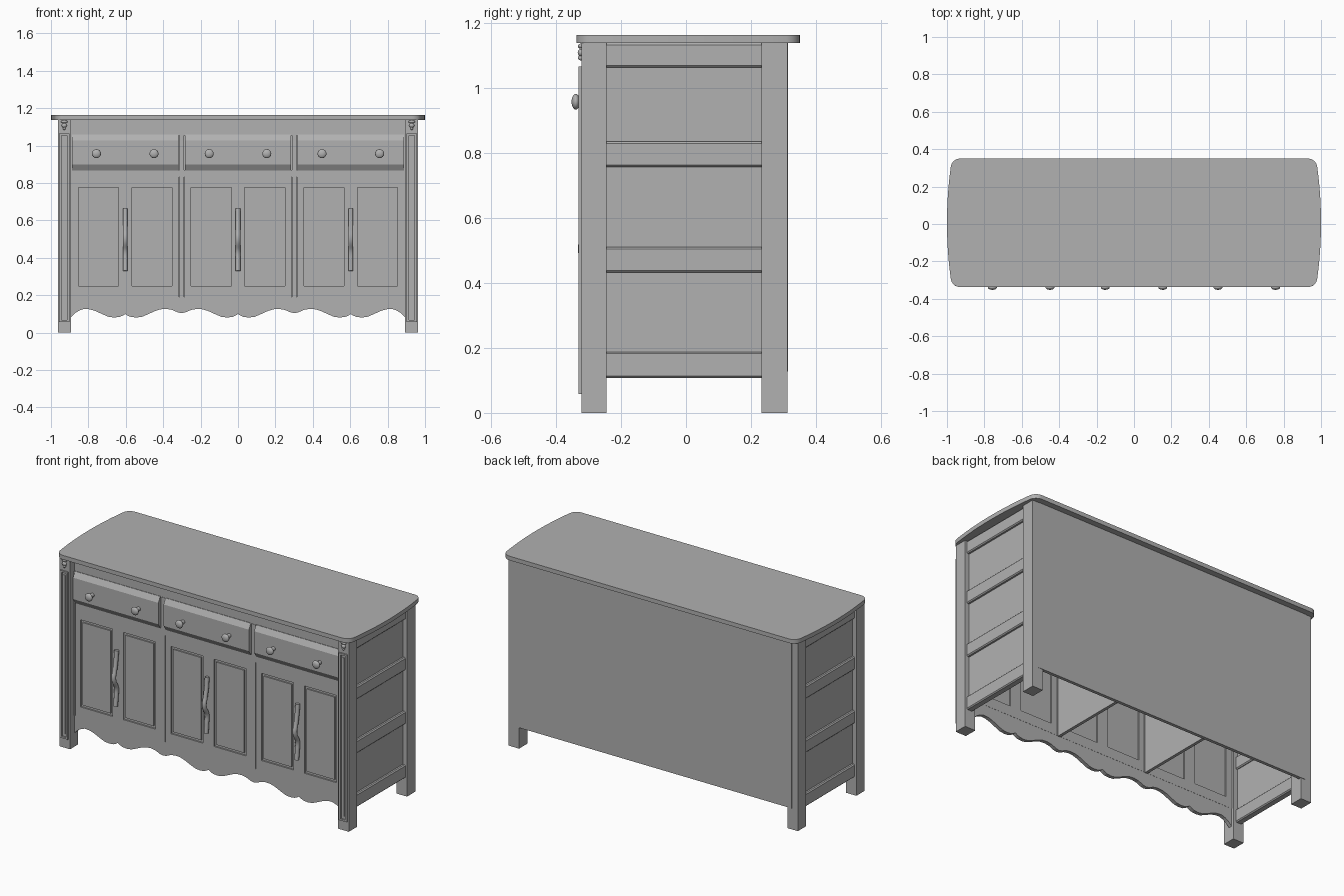
import bpy, bmesh, math
from mathutils import Matrix, Vector

if "Cube" in bpy.data.objects:
    bpy.data.objects.remove(bpy.data.objects["Cube"])

# Dark grey finish shared by every part
MAT = bpy.data.materials.new("dark_grey")
MAT.diffuse_color = (0.44, 0.44, 0.44, 1)
MAT.use_nodes = True
MAT.node_tree.nodes["Principled BSDF"].inputs["Base Color"].default_value = MAT.diffuse_color


def smooth_by_angle(ob, deg):
    bpy.ops.object.select_all(action='DESELECT')
    ob.select_set(True)
    bpy.context.view_layer.objects.active = ob
    bpy.ops.object.shade_smooth_by_angle(angle=math.radians(deg))


def finish(bm, name, smooth=False):
    bmesh.ops.recalc_face_normals(bm, faces=bm.faces)
    me = bpy.data.meshes.new(name)
    bm.to_mesh(me)
    bm.free()
    me.materials.append(MAT)
    ob = bpy.data.objects.new(name, me)
    bpy.context.collection.objects.link(ob)
    if smooth:
        smooth_by_angle(ob, 35)
    return ob


def boxes(name, *bounds):
    bm = bmesh.new()
    for x0, x1, y0, y1, z0, z1 in bounds:
        c = Vector(((x0 + x1) / 2, (y0 + y1) / 2, (z0 + z1) / 2))
        size = Matrix.Diagonal((abs(x1 - x0), abs(y1 - y0), abs(z1 - z0), 1))
        bmesh.ops.create_cube(bm, size=1, matrix=Matrix.Translation(c) @ size)
    return finish(bm, name)


def prism(name, pts, offset, smooth=False):
    bm = bmesh.new()
    a = [bm.verts.new(p) for p in pts]
    b = [bm.verts.new(Vector(p) + Vector(offset)) for p in pts]
    bm.faces.new(a)
    bm.faces.new(b[::-1])
    for i in range(len(pts)):
        bm.faces.new((a[i - 1], a[i], b[i], b[i - 1]))
    return finish(bm, name, smooth)


def ball(bm, loc, scale):
    m = Matrix.Translation(loc) @ Matrix.Diagonal((*scale, 1))
    bmesh.ops.create_uvsphere(bm, u_segments=20, v_segments=12, radius=1, matrix=m)


# Table top: bowed ends and rounded corners
R, YF, YB = 0.05, -0.337, 0.35
quarter = []
for i in range(7):
    a = math.radians(90 - i * 13.5)
    quarter.append((0.93 + R * math.cos(a), R * math.sin(a) - R))
right = [(x, YB + y) for x, y in quarter]
xa, ya = right[-1]
yb = YF - quarter[-1][1]
for i in range(1, 12):
    t = i / 12
    right.append((xa + (1 - xa) * (1 - (2 * t - 1) ** 2), ya + (yb - ya) * t))
right += [(x, YF - y) for x, y in reversed(quarter)]
outline = right + [(-x, y) for x, y in reversed(right)]
prism("table_top", [(x, y, 1.138) for x, y in outline], (0, 0, 0.025), True)

for s, side in ((-1, "left"), (1, "right")):
    # Legs
    boxes(side + "_front_leg", (s * 0.893, s * 0.963, -0.322, -0.245, 0, 1.138))
    boxes(side + "_back_leg", (s * 0.893, s * 0.963, 0.232, 0.312, 0, 1.138))

    # Raised frame and reed on the front leg
    boxes(side + "_leg_moulding",
          (s * 0.956, s * 0.943, -0.331, -0.32, 0.058, 1.065),
          (s * 0.915, s * 0.902, -0.331, -0.32, 0.058, 1.065),
          (s * 0.943, s * 0.915, -0.331, -0.32, 0.058, 0.068),
          (s * 0.943, s * 0.915, -0.331, -0.32, 1.055, 1.065),
          (s * 0.934, s * 0.923, -0.327, -0.32, 0.085, 1.04))

    # Carved drop ornament at the head of the leg
    bm = bmesh.new()
    for z, rx, rz in ((1.128, 0.018, 0.008), (1.108, 0.014, 0.012), (1.092, 0.008, 0.008)):
        ball(bm, (s * 0.929, -0.323, z), (rx, 0.01, rz))
    finish(bm, side + "_leg_ornament", True)

    # Side panel with four rails
    boxes(side + "_side_panel", (s * 0.92, s * 0.936, -0.25, 0.24, 0.115, 1.138))
    rails = boxes(side + "_side_rails", *[(s * 0.91, s * 0.952, -0.25, 0.238, z0, z1) for z0, z1 in
                  ((0.108, 0.188), (0.432, 0.51), (0.756, 0.834), (1.062, 1.137))])
    bev = rails.modifiers.new("soft_edge", 'BEVEL')
    bev.width = 0.006
    bev.segments = 1

    # Inner partition
    boxes(side + "_partition", (s * 0.292, s * 0.31, -0.27, 0.297, 0.188, 1.138))

# Back panel, lapped over the back legs
boxes("back_panel", (-0.923, 0.923, 0.295, 0.314, 0.127, 1.138))

# Front face frame
FACE, REAR = -0.281, -0.258
boxes("face_frame",
      (-0.9, 0.9, FACE, REAR, 1.055, 1.138),
      (-0.9, 0.9, FACE, REAR, 0.831, 0.87),
      *[(x - w, x + w, FACE - 0.002, REAR, 0.19, 1.057)
        for x, w in ((-0.301, 0.013), (0.301, 0.013), (-0.891, 0.005), (0.891, 0.005))])

# Scalloped apron
half = [(0, .10), (.012, .092), (.03, .084), (.06, .081), (.09, .085), (.125, .1), (.16, .116),
        (.19, .125), (.22, .127), (.25, .122), (.28, .109), (.301, .104)]
end = half[:9] + [(.245, .119), (.267, .105), (.29, .083)]
wave = [(-0.603 - d, z) for d, z in reversed(end)] + [(-0.603 + d, z) for d, z in half[1:]]
wave += [(-d, z) for d, z in reversed(half[:-1])]
wave += [(-x, z) for x, z in reversed(wave) if x < -0.001]
pts = [(x, FACE, z) for x, z in wave] + [(0.893, FACE, 0.19), (-0.893, FACE, 0.19)]
prism("apron", pts, (0, 0.022, 0))

for c, tag in ((-0.603, "left"), (0, "middle"), (0.603, "right")):
    # Drawer front with sloped upper and lower edges
    prof = [(REAR, 0.866), (FACE - 0.001, 0.866), (-0.302, 0.898), (-0.302, 1.027),
            (FACE - 0.003, 1.059), (REAR, 1.059)]
    prism(tag + "_drawer_front", [(c - 0.284, y, z) for y, z in prof], (0.568, 0, 0))

    # Drawer knobs on short stems
    for k, kx in (("a", -0.154), ("b", 0.154)):
        bm = bmesh.new()
        ball(bm, (c + kx, -0.339, 0.957), (0.024, 0.013, 0.024))
        m = Matrix.Translation((c + kx, -0.316, 0.957)) @ Matrix.Rotation(math.pi / 2, 4, 'X')
        bmesh.ops.create_cone(bm, cap_ends=True, segments=20, radius1=0.012, radius2=0.012, depth=0.034, matrix=m)
        finish(bm, f"{tag}_drawer_knob_{k}", True)

    # Door frame: three stiles and two rails
    parts = [(c + a, c + b, FACE, REAR, 0.19, 0.831) for a, b in
             ((-0.287, -0.25), (-0.036, 0.036), (0.25, 0.287))]
    for a in (-0.25, 0.036):
        parts += [(c + a, c + a + 0.214, FACE, REAR, z0, z1) for z0, z1 in ((0.19, 0.25), (0.775, 0.831))]
    boxes(tag + "_door_frame", *parts)

    # Recessed door panels with a raised field
    parts = []
    for a in (-0.25, 0.036):
        x0, x1 = c + a, c + a + 0.214
        parts.append((x0, x1, FACE + 0.009, FACE + 0.014, 0.25, 0.775))
        parts.append((x0 + 0.014, x1 - 0.014, FACE + 0.001, FACE + 0.012, 0.264, 0.761))
    boxes(tag + "_door_panels", *parts)

    # Curved door handle
    cu = bpy.data.curves.new(tag + "_door_handle", 'CURVE')
    cu.dimensions = '3D'
    cu.bevel_depth = 0.013
    cu.bevel_resolution = 3
    cu.use_fill_caps = True
    path = [(.663, -.293), (.6, -.3), (.55, -.31), (.5, -.32), (.435, -.295), (.385, -.297), (.33, -.303)]
    sp = cu.splines.new('BEZIER')
    sp.bezier_points.add(len(path) - 1)
    for p, (z, y) in zip(sp.bezier_points, path):
        p.co = (c, y, z)
        p.handle_left_type = p.handle_right_type = 'AUTO'
    ob = bpy.data.objects.new(tag + "_door_handle", cu)
    bpy.context.collection.objects.link(ob)
    cu.materials.append(MAT)
    bpy.ops.object.select_all(action='DESELECT')
    ob.select_set(True)
    bpy.context.view_layer.objects.active = ob
    bpy.ops.object.convert(target='MESH')
    smooth_by_angle(bpy.context.view_layer.objects.active, 40)
